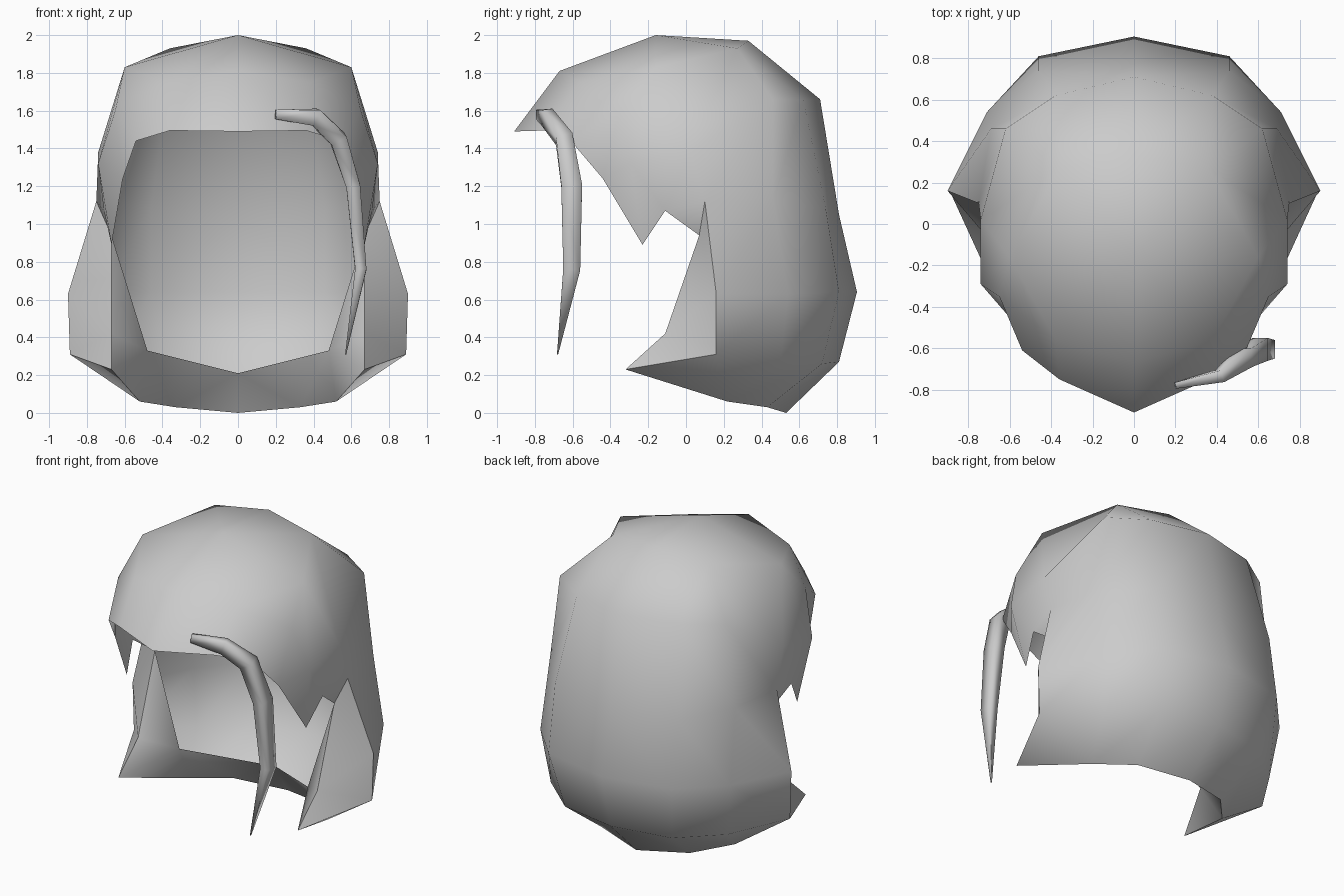
import bpy, bmesh, math
from mathutils import Vector

if "Cube" in bpy.data.objects:
    bpy.data.objects.remove(bpy.data.objects["Cube"])

hair = bpy.data.materials.new("hair grey")
hair.diffuse_color = (0.6, 0.6, 0.6, 1)
hair.use_nodes = True
hair.node_tree.nodes["Principled BSDF"].inputs["Base Color"].default_value = hair.diffuse_color


def make_object(name, bm, angle):
    bmesh.ops.recalc_face_normals(bm, faces=bm.faces)
    mesh = bpy.data.meshes.new(name)
    bm.to_mesh(mesh)
    bm.free()
    mesh.materials.append(hair)
    obj = bpy.data.objects.new(name, mesh)
    bpy.context.collection.objects.link(obj)
    bpy.ops.object.select_all(action='DESELECT')
    obj.select_set(True)
    bpy.context.view_layer.objects.active = obj
    bpy.ops.object.shade_smooth_by_angle(angle=math.radians(angle))
    return obj


# Cage of the right half, each row running from the centre line to the side
rows = {
    "c": [(0, -.91, 1.49), (0, -.67, 1.81), (0, -.16, 2.0), (0, .33, 1.97), (0, .71, 1.66)],  # centre line
    "a": [(.36, .27, 1.93), (.6, -.16, 1.83), (.38, -.56, 1.75), (.65, -.35, 1.6)],   # crown
    "b": [(.38, .62, 1.66), (.62, .46, 1.66), (.74, .02, 1.38), (.74, -.29, 1.32)],   # upper back
    "m": [(0, .81, 1.05), (.46, .74, 1.08), (.69, .46, 1.12), (.75, .1, 1.12)],       # middle
    "w": [(0, .905, .64), (.46, .81, .64), (.71, .54, .63), (.9, .16, .63)],          # widest
    "l": [(0, .81, .27), (.4, .72, .26), (.66, .5, .27), (.89, .16, .31)],            # lower
    "r": [(0, .53, 0), (.33, .43, .03), (.52, .22, .06), (.67, -.32, .23)],           # bottom rim
    "s": [(.67, -.11, .42), (.67, .07, .94)],                                         # side rim
    "h": [(.36, -.75, 1.495), (.54, -.61, 1.44), (.61, -.44, 1.24),
          (.67, -.23, .89), (.71, -.11, 1.07)],                                       # fringe rim
    "p": [(0, .4, .21), (.48, .06, .33)],                                             # inner lip
}
# Bands of faces between rows; a repeated point closes a quad to a triangle
bands = [
    ("c3 a0 a1", "c2 c2 c2"),
    ("c2 a1 a3", "c1 a2 a2"),
    ("c1 a2 a3 b3", "c0 h0 h1 h2"),
    ("c3 a0 a0 a1 a3", "c4 b0 b1 b2 b3"),
    ("c4 b0 b1 b2 b3 b3 b3", "m0 m1 m2 m3 h4 h3 h2"),
    ("m0 m1 m2 m3 m3 m3", "w0 w1 w2 w3 s1 h4"),
    ("w0 w1 w2 w3 w3 w3", "l0 l1 l2 l3 s0 s1"),
    ("l0 l1 l2 l3 l3 s0", "r0 r1 r2 r2 r3 r3"),
    ("r0 r1 r2 r3 s0 s1", "p0 p0 p1 p1 p1 p1"),
]

bm = bmesh.new()
vert = {f"{row}{i}": bm.verts.new(p) for row, pts in rows.items() for i, p in enumerate(pts)}
for upper, lower in bands:
    u, d = upper.split(), lower.split()
    for i in range(len(u) - 1):
        names = dict.fromkeys((u[i], u[i + 1], d[i + 1], d[i]))
        bm.faces.new([vert[n] for n in names])

# Mirror the half to the left side
geom = bm.verts[:] + bm.edges[:] + bm.faces[:]
bmesh.ops.mirror(bm, geom=geom, axis='X', merge_dist=0.001)
bmesh.ops.remove_doubles(bm, verts=bm.verts, dist=0.001)
make_object("hair_cap", bm, 65)

# Loose strand: tapered four-sided tube (centre, half width, half depth)
path = [((.2, -.78, 1.58), .025, .015), ((.41, -.735, 1.565), .045, .03),
        ((.53, -.645, 1.45), .045, .045), ((.61, -.605, 1.2), .037, .055),
        ((.65, -.605, .76), .03, .045), ((.57, -.68, .31), .003, .003)]
bm = bmesh.new()
rings = []
for i, (c, w, d) in enumerate(path):
    t = Vector(path[min(i + 1, len(path) - 1)][0]) - Vector(path[max(i - 1, 0)][0])
    across = Vector((-t.z, 0, t.x)).normalized()
    depth = t.cross(across).normalized()
    rings.append([bm.verts.new(Vector(c) + across * w * a + depth * d * b)
                  for a, b in ((1, 1), (1, -1), (-1, -1), (-1, 1))])
for r0, r1 in zip(rings, rings[1:]):
    for j in range(4):
        k = (j + 1) % 4
        bm.faces.new((r0[j], r0[k], r1[k], r1[j]))
bm.faces.new(rings[0])
bm.faces.new(rings[-1])
make_object("loose_strand", bm, 100)
